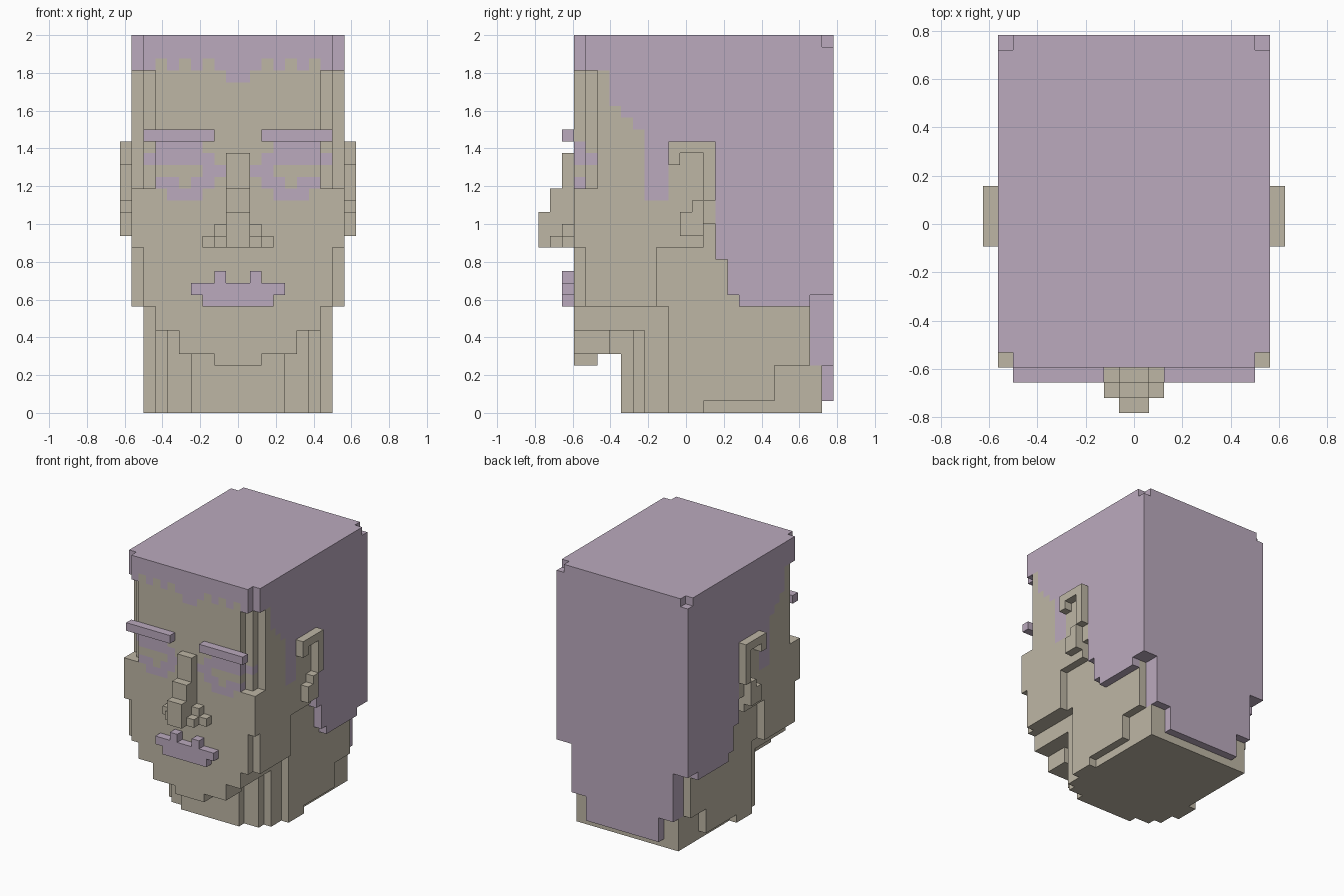
import bpy
import bmesh

if "Cube" in bpy.data.objects:
    bpy.data.objects.remove(bpy.data.objects["Cube"])

UNIT = 1 / 16        # edge length of one block
Y_START = -12.5      # first block row, centred on y = 0
SKIN, HAIR = 0, 1


def make_material(name, rgb):
    mat = bpy.data.materials.new(name)
    mat.use_nodes = True
    mat.diffuse_color = (*rgb, 1)
    bsdf = mat.node_tree.nodes["Principled BSDF"]
    bsdf.inputs["Base Color"].default_value = (*rgb, 1)
    bsdf.inputs["Roughness"].default_value = 0.9
    return mat


MATERIALS = [make_material("beige_skin", (0.515, 0.468, 0.376)),
             make_material("mauve_hair", (0.497, 0.402, 0.515))]


def block(a0, a1, y0, y1, z0, z1):
    """Mirrored blocks between a0 and a1 from the middle plane."""
    return {(x, y, z)
            for a in range(a0, a1) for x in (a, -a - 1)
            for y in range(y0, y1) for z in range(z0, z1)}


def union(boxes):
    return set().union(*(block(*b) for b in boxes))


def build(name, cells, paint):
    """Skin a set of blocks with flat faces, one colour per block."""
    bm = bmesh.new()
    verts = {}

    def vert(p):
        if p not in verts:
            x, y, z = p
            verts[p] = bm.verts.new((x * UNIT, (y + Y_START) * UNIT, z * UNIT))
        return verts[p]

    for cell in sorted(cells):
        for axis in range(3):
            for side in (0, 1):
                near = list(cell)
                near[axis] += 2 * side - 1
                if tuple(near) in cells:
                    continue
                ring = []
                for du, dv in ((0, 0), (1, 0), (1, 1), (0, 1)):
                    p = list(cell)
                    p[axis] += side
                    p[(axis + 1) % 3] += du
                    p[(axis + 2) % 3] += dv
                    ring.append(vert(tuple(p)))
                face = bm.faces.new(ring if side else ring[::-1])
                face.material_index = paint(*cell)
    # Merge flat areas of one colour
    bmesh.ops.dissolve_limit(bm, angle_limit=0.01, verts=bm.verts[:],
                             edges=bm.edges[:], delimit={'MATERIAL'})
    mesh = bpy.data.meshes.new(name)
    bm.to_mesh(mesh)
    bm.free()
    for mat in MATERIALS:
        mesh.materials.append(mat)
    obj = bpy.data.objects.new(name, mesh)
    bpy.context.collection.objects.link(obj)
    return obj


# Skull, with carved corners and the recess under the hairline
head = block(0, 9, 3, 25, 9, 32)
for cut in [
    (8, 9, 3, 5, 19, 29), (7, 8, 3, 4, 19, 29),     # temples
    (8, 9, 3, 4, 29, 32), (8, 9, 24, 25, 31, 32),   # top corners
    (8, 9, 3, 4, 9, 14),                            # cheek edge
    (8, 9, 10, 14, 9, 14), (8, 9, 14, 15, 9, 16),   # behind the jaw
    (8, 9, 15, 16, 9, 13), (8, 9, 16, 17, 9, 10),
    (7, 9, 23, 25, 9, 10),                          # nape
]:
    head -= block(*cut)

# Jaw, chin and neck
head |= union([
    (0, 7, 3, 11, 7, 9), (0, 5, 3, 6, 5, 7), (0, 2, 3, 5, 4, 5),
    (0, 4, 6, 9, 5, 9), (0, 4, 7, 9, 0, 9), (0, 6, 8, 9, 0, 9),
    (0, 7, 9, 25, 4, 9), (0, 7, 9, 24, 0, 4),
    (0, 8, 11, 23, 4, 9), (0, 8, 11, 20, 1, 4), (0, 8, 11, 14, 0, 1),
    (0, 5, 24, 25, 1, 4),
])

# Painted eyes: (inner, outer) spans for each row of blocks
EYES = {22: [(3, 7)], 21: [(2, 8)], 20: [(1, 3)],
        19: [(2, 4), (5, 7)], 18: [(3, 6)]}
# Lowest hair block across the forehead, from the middle outwards
FRINGE = [28, 29, 30, 29, 30, 29, 30, 29, 29]


def side_hairline(y):
    for end, low in ((6, 29), (7, 26), (8, 25), (9, 24), (11, 18),
                     (15, 23), (16, 13), (17, 10), (23, 9), (25, 10)):
        if y < end:
            return low


def paint_head(x, y, z):
    a = x if x >= 0 else -x - 1
    if y < 5 and any(lo <= a < hi for lo, hi in EYES.get(z, [])):
        return HAIR
    if y == 24 or (y == 23 and z >= 4):
        return HAIR
    if y == 3:
        low = FRINGE[a]
    elif a == 8:
        low = side_hairline(y)
    else:
        low = 29
    return HAIR if z >= low else SKIN


def skin(*cell):
    return SKIN


def hair(*cell):
    return HAIR


build("head", head, paint_head)

# Hooked ears
build("ears", union([
    (9, 10, 11, 15, 22, 23), (9, 10, 11, 12, 21, 22),
    (9, 10, 14, 15, 18, 22), (9, 10, 13, 14, 16, 18),
    (9, 10, 12, 14, 15, 17),
]), skin)

# Stepped nose with nostrils
build("nose", union([
    (0, 1, 2, 3, 14, 22), (0, 1, 1, 2, 14, 19), (0, 1, 0, 1, 14, 17),
    (1, 2, 1, 3, 14, 15), (1, 2, 2, 3, 15, 16), (2, 3, 2, 3, 14, 15),
]), skin)

# Eyebrows and lips
build("eyebrows", block(2, 8, 2, 3, 23, 24), hair)
build("lips", union([
    (0, 3, 2, 3, 9, 10), (0, 4, 2, 3, 10, 11), (1, 2, 2, 3, 11, 12),
]), hair)
